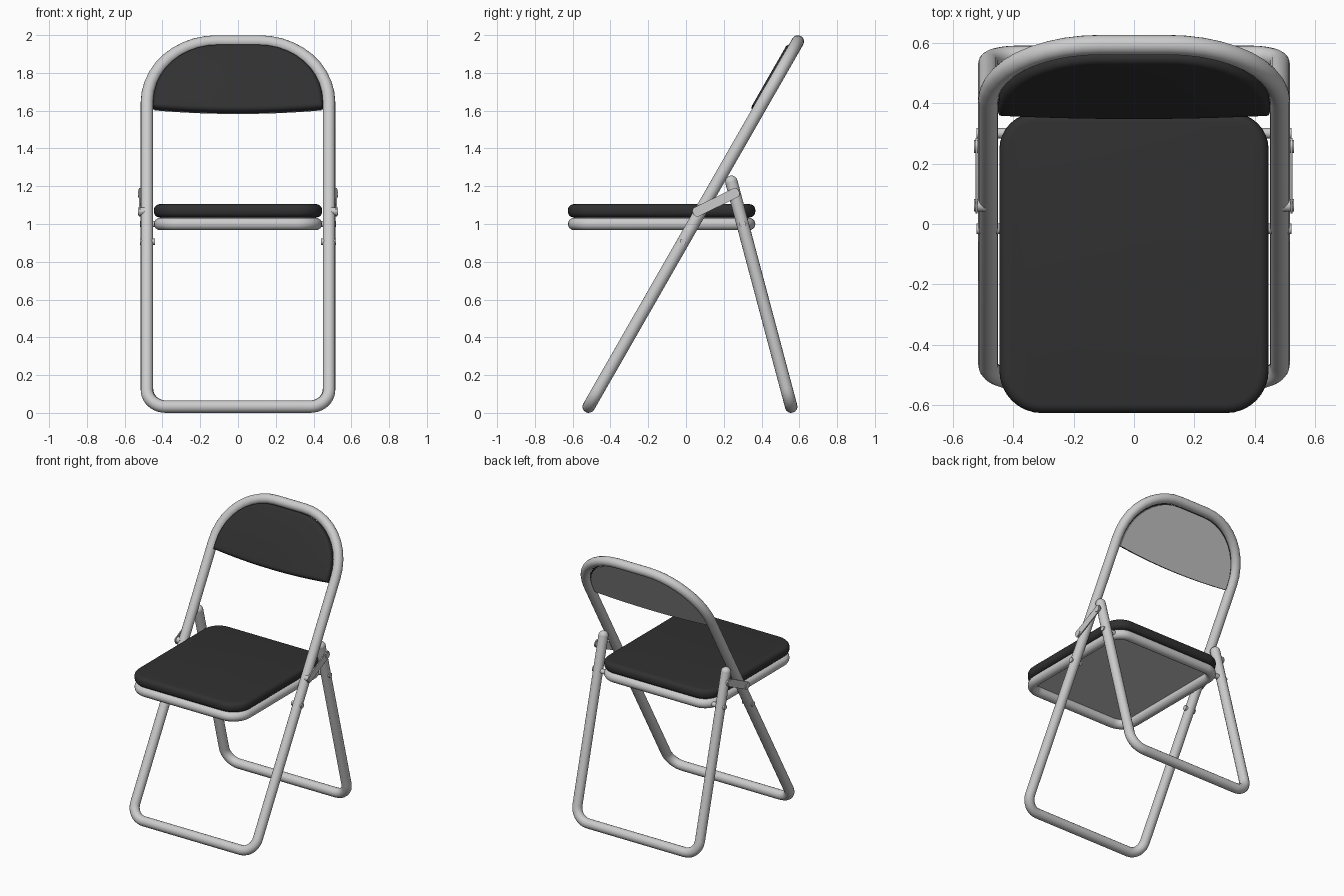
import bpy, bmesh, math
from mathutils import Vector, Matrix

if "Cube" in bpy.data.objects:
    bpy.data.objects.remove(bpy.data.objects["Cube"])

R = 0.033  # tube radius


def mat(name, c):
    m = bpy.data.materials.new(name)
    m.diffuse_color = (c, c, c, 1)
    m.use_nodes = True
    m.node_tree.nodes["Principled BSDF"].inputs["Base Color"].default_value = m.diffuse_color
    return m


BLACK = mat("black_vinyl", 0.03)


def rounded(corners, segs=8):
    """Turn (x, y, radius) corners of a closed outline into points with arcs."""
    out = []
    n = len(corners)
    for i, (x, y, r) in enumerate(corners):
        p = Vector((x, y))
        if r == 0:
            out.append(p)
            continue
        a = (Vector(corners[i - 1][:2]) - p).normalized()
        b = (Vector(corners[(i + 1) % n][:2]) - p).normalized()
        half = a.angle(b) / 2
        c = p + (a + b).normalized() * (r / math.sin(half))
        t = r / math.tan(half)
        u, v = p + a * t - c, p + b * t - c
        ang = math.pi - 2 * half
        for k in range(segs + 1):
            f = k / segs
            out.append(c + (u * math.sin((1 - f) * ang) + v * math.sin(f * ang)) / math.sin(ang))
    return out


def add(name, mesh, matrix, material=None, smooth=40):
    for p in mesh.polygons:
        p.use_smooth = True
    mesh.set_sharp_from_angle(angle=math.radians(smooth))
    ob = bpy.data.objects.new(name, mesh)
    bpy.context.collection.objects.link(ob)
    ob.matrix_world = matrix
    if material:
        mesh.materials.append(material)
    return ob


def tube(name, pts, matrix, cyclic=True):
    cu = bpy.data.curves.new(name + "_path", 'CURVE')
    cu.dimensions = '3D'
    cu.bevel_depth = R
    cu.bevel_resolution = 6
    cu.use_fill_caps = True
    sp = cu.splines.new('POLY')
    sp.points.add(len(pts) - 1)
    for q, p in zip(sp.points, pts):
        q.co = (p[0], p[1], 0, 1)
    sp.use_cyclic_u = cyclic
    tmp = bpy.data.objects.new(name + "_path", cu)
    bpy.context.collection.objects.link(tmp)
    dg = bpy.context.evaluated_depsgraph_get()
    me = bpy.data.meshes.new_from_object(tmp.evaluated_get(dg))
    bpy.data.objects.remove(tmp)
    return add(name, me, matrix)


def slab(name, pts, z0, z1, matrix, bevel=0, material=None, bevel_bottom=True):
    bm = bmesh.new()
    f = bm.faces.new([bm.verts.new((p[0], p[1], z0)) for p in pts])
    top = bmesh.ops.extrude_face_region(bm, geom=[f])["geom"]
    bmesh.ops.translate(bm, vec=(0, 0, z1 - z0), verts=[v for v in top if isinstance(v, bmesh.types.BMVert)])
    bmesh.ops.recalc_face_normals(bm, faces=bm.faces)
    if bevel:
        edges = [e for e in bm.edges if all(abs(v.co.z - z1) < 1e-5 for v in e.verts)
                 or (bevel_bottom and all(abs(v.co.z - z0) < 1e-5 for v in e.verts))]
        bmesh.ops.bevel(bm, geom=edges, offset=bevel, segments=5, profile=0.5, affect='EDGES')
    me = bpy.data.meshes.new(name)
    bm.to_mesh(me)
    bm.free()
    return add(name, me, matrix, material)


def tilt(y, z, deg):
    return Matrix.Translation((0, y, z)) @ Matrix.Rotation(math.radians(deg), 4, 'X')


# front frame: one closed tube loop leaning back, local y runs up the frame
FRAME = tilt(-0.515, R, 60.2)
H, W = 2.228, 0.482
tube("front_frame", rounded([(-W, 0, 0.1), (W, 0, 0.1), (W, H, 0.37), (-W, H, 0.37)], 10), FRAME)

# back leg: U-shaped tube leaning forward, rounded ends
LEG = tilt(0.557, R, 104.9)
L = 1.232
loop = rounded([(-W, L, 0), (-W, 0, 0.1), (W, 0, 0.1), (W, L, 0)])
tube("back_leg", loop, LEG, cyclic=False)

# backrest: padded front and metal back plate, bottom edge slightly bowed
def backrest_outline(inset):
    w, top = W - R - inset, H - R - inset
    n = 12
    bottom = [(-w + 2 * w * i / n, 1.812 - 0.022 * (1 - (2 * i / n - 1) ** 2), 0) for i in range(n + 1)]
    return rounded(bottom + [(w, top, 0.34), (-w, top, 0.34)], 10)


slab("backrest_pad", backrest_outline(0.0), 0.0, 0.042, FRAME, 0.024, BLACK, False)
slab("backrest_plate", backrest_outline(0.006), -0.008, 0.002, FRAME)

# seat: cushion, underside pan and tube ring
def seat_outline(d):
    x, f, b = 0.445 - d, -0.625 + d, 0.367 - d
    return [(-x, f, 0.14 - d), (x, f, 0.14 - d), (x, b, 0.12 - d), (-x, b, 0.12 - d)]


slab("seat_cushion", rounded(seat_outline(0)), 1.035, 1.105, Matrix(), 0.03, BLACK)
slab("seat_pan", rounded(seat_outline(R)), 1.022, 1.037, Matrix())
tube("seat_frame", rounded(seat_outline(R)), Matrix.Translation((0, 0, 1.0)))


# hinge hardware on both sides
def rivet(name, side, y, z, r, x0, x1):
    bm = bmesh.new()
    bmesh.ops.create_cone(bm, cap_ends=True, segments=20, radius1=r, radius2=r, depth=x1 - x0)
    me = bpy.data.meshes.new(name)
    bm.to_mesh(me)
    bm.free()
    add(name, me, Matrix.Translation((side * (x0 + x1) / 2, y, z)) @ Matrix.Rotation(math.pi / 2, 4, 'Y'))


A, B = Vector((0.062, 1.067)), Vector((0.256, 1.162))
length = (B - A).length
th = math.atan2(B.y - A.y, B.x - A.x)
h = 0.026
strap = rounded([(-h, -h, 0.02), (length + h, -h, 0.02), (length + h, h, 0.02), (-h, h, 0.02)], 5)
for side, tag in ((1, "right"), (-1, "left")):
    # rounded cap at the top of the leg
    bm = bmesh.new()
    bmesh.ops.create_uvsphere(bm, u_segments=24, v_segments=12, radius=R)
    me = bpy.data.meshes.new("leg_cap")
    bm.to_mesh(me)
    bm.free()
    add("leg_cap_" + tag, me, LEG @ Matrix.Translation((side * W, L, 0)))
    # link strap between frame and leg
    c, s = math.cos(th), math.sin(th)
    x = 0.517 if side > 0 else -0.524
    slab("link_strap_" + tag, strap, 0, 0.007,
         Matrix(((0, 0, 1, x), (c, -s, 0, A.x), (s, c, 0, A.y), (0, 0, 0, 1))))
    rivet("frame_rivet_" + tag, side, A.x, A.y, 0.021, 0.49, 0.529)
    rivet("leg_rivet_" + tag, side, B.x, B.y, 0.021, 0.49, 0.529)
    rivet("seat_rear_pin_" + tag, side, 0.30, 1.0, 0.017, 0.42, 0.52)
    rivet("frame_lower_pin_" + tag, side, -0.016, 0.905, 0.017, 0.44, 0.52)
